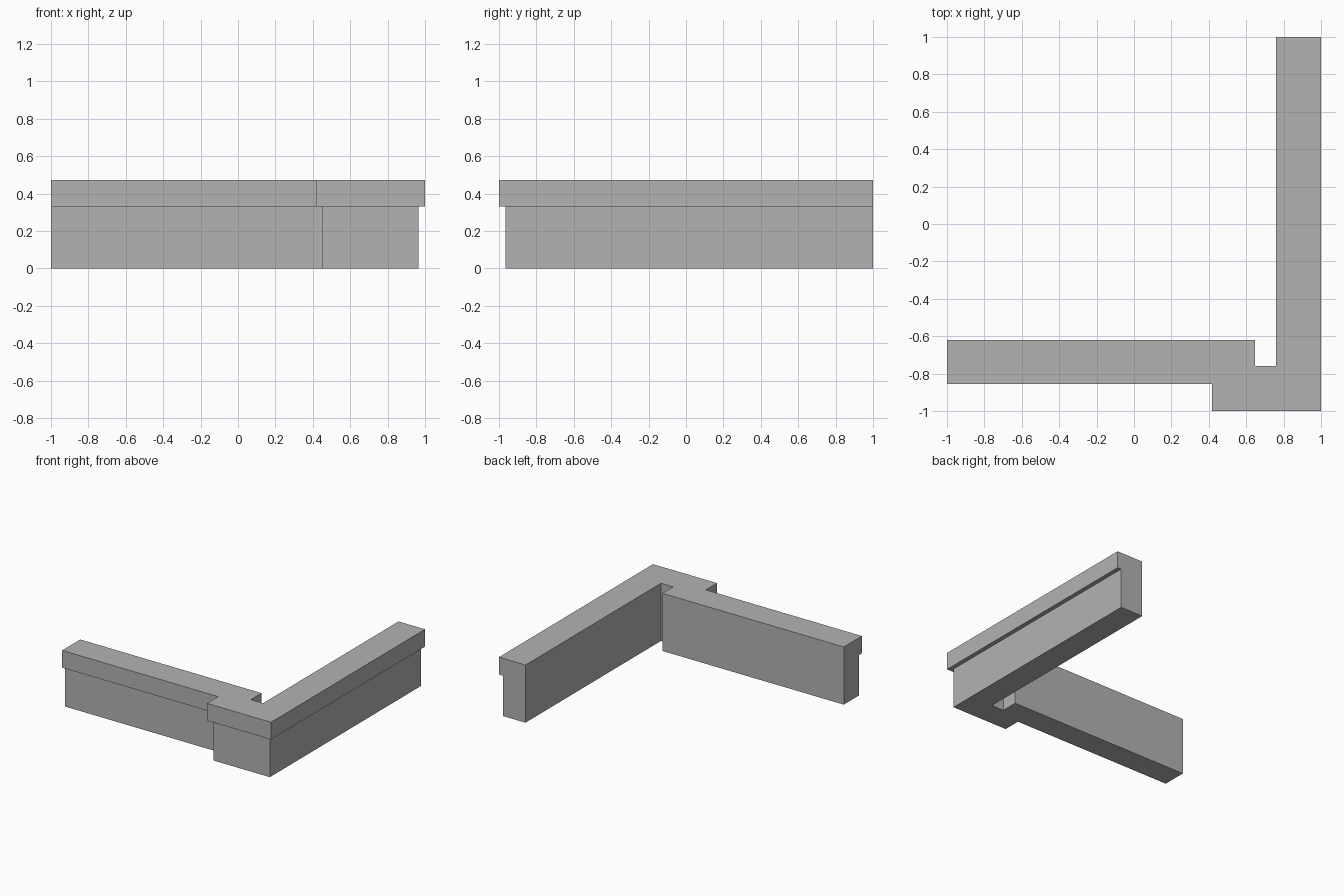
import bpy
import bmesh

cube = bpy.data.objects.get("Cube")
if cube:
    bpy.data.objects.remove(cube, do_unlink=True)

stone = bpy.data.materials.new("grey stone")
stone.use_nodes = True
GREY = (0.45, 0.45, 0.45, 1)
stone.diffuse_color = GREY
stone.node_tree.nodes["Principled BSDF"].inputs["Base Color"].default_value = GREY

CAP_BOTTOM, CAP_TOP = 0.332, 0.474
OVERHANG = 0.035


def outline(inset):
    """Corner wall plan; the outer faces move in by inset, the inner stay flush."""
    step, front, low, right = 0.418 + inset, -0.855 + inset, -1 + inset, 1 - inset
    return [(-1, front), (step, front), (step, low), (right, low), (right, 1),
            (0.759, 1), (0.759, -0.759), (0.648, -0.759), (0.648, -0.62), (-1, -0.62)]


def extrude_plan(name, plan, bottom, top):
    bm = bmesh.new()
    base = bm.faces.new([bm.verts.new((x, y, bottom)) for x, y in plan])
    result = bmesh.ops.extrude_face_region(bm, geom=[base], use_keep_orig=True)
    upper = [v for v in result["geom"] if isinstance(v, bmesh.types.BMVert)]
    bmesh.ops.translate(bm, verts=upper, vec=(0, 0, top - bottom))
    bmesh.ops.recalc_face_normals(bm, faces=bm.faces)
    mesh = bpy.data.meshes.new(name)
    bm.to_mesh(mesh)
    bm.free()
    mesh.materials.append(stone)
    obj = bpy.data.objects.new(name, mesh)
    bpy.context.collection.objects.link(obj)
    return obj


# Wall body, set back on its outer faces
extrude_plan("wall_body", outline(OVERHANG), 0, CAP_BOTTOM)
# Overhanging cap
extrude_plan("wall_cap", outline(0), CAP_BOTTOM, CAP_TOP)
